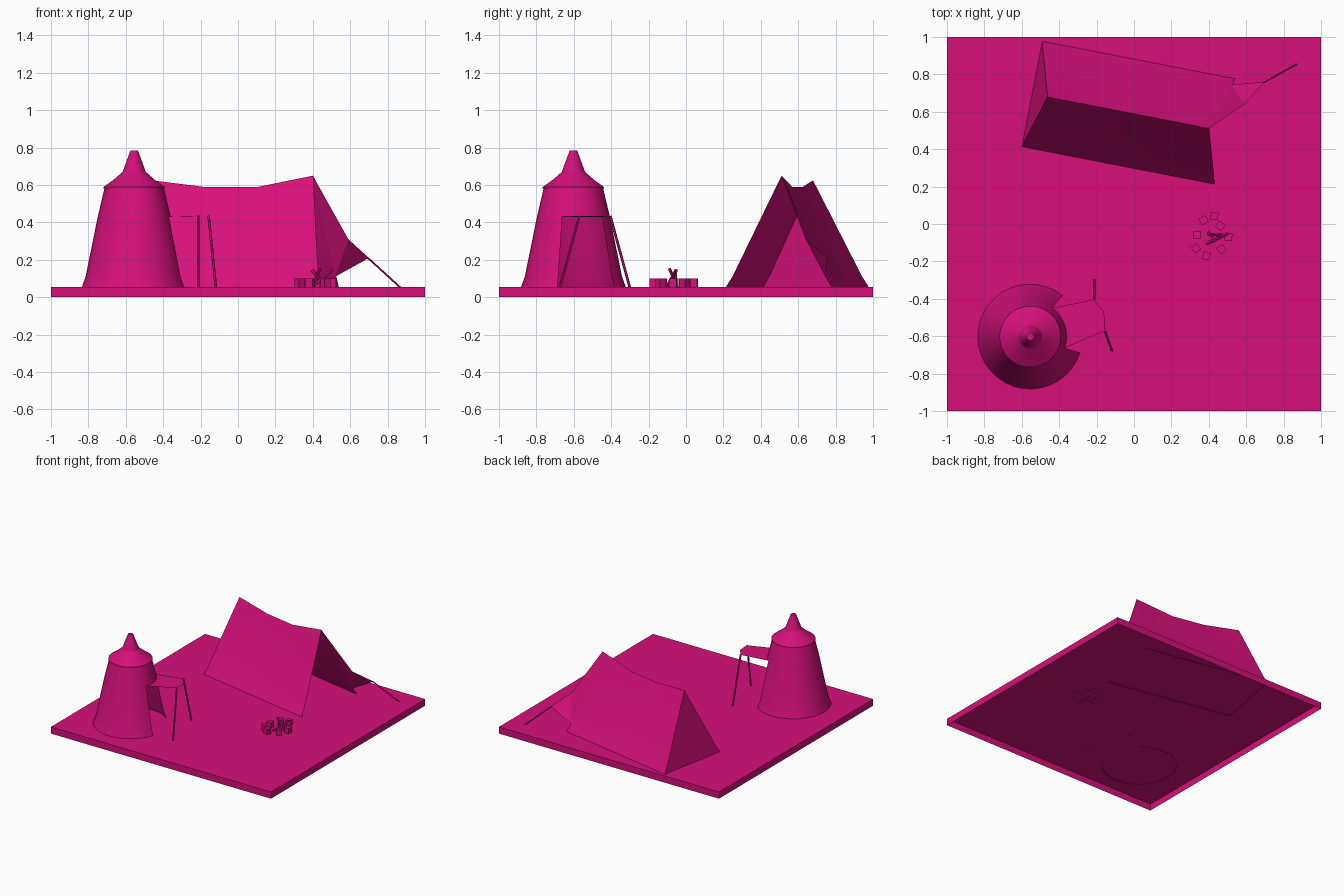
import bpy, bmesh, math
from mathutils import Vector, Matrix

if "Cube" in bpy.data.objects:
    bpy.data.objects.remove(bpy.data.objects["Cube"])

mat = bpy.data.materials.new("magenta")
mat.diffuse_color = (0.67, 0.005, 0.19, 1)
mat.use_nodes = True
mat.node_tree.nodes["Principled BSDF"].inputs["Base Color"].default_value = mat.diffuse_color
TOP = 0.055          # ground surface height
FOOT = 0.05          # parts sink slightly into the ground


def finish(name, bm, smooth=False):
    bmesh.ops.recalc_face_normals(bm, faces=bm.faces)
    me = bpy.data.meshes.new(name)
    bm.to_mesh(me)
    bm.free()
    ob = bpy.data.objects.new(name, me)
    bpy.context.collection.objects.link(ob)
    me.materials.append(mat)
    if smooth:
        bpy.ops.object.select_all(action='DESELECT')
        ob.select_set(True)
        bpy.context.view_layer.objects.active = ob
        bpy.ops.object.shade_smooth_by_angle(angle=math.radians(25))
    return ob


def sheet(name, points, faces):
    bm = bmesh.new()
    vs = [bm.verts.new(p) for p in points]
    for f in faces:
        bm.faces.new([vs[i] for i in f])
    return finish(name, bm)


def rod(name, a, b, radius, sides=6):
    a, b = Vector(a), Vector(b)
    d = b - a
    m = Matrix.Translation((a + b) / 2) @ d.to_track_quat('Z', 'Y').to_matrix().to_4x4()
    bm = bmesh.new()
    bmesh.ops.create_cone(bm, cap_ends=True, segments=sides, radius1=radius,
                          radius2=radius, depth=d.length, matrix=m)
    return finish(name, bm)


def box(name, centre, size, turn=0):
    bm = bmesh.new()
    m = (Matrix.Translation(centre) @ Matrix.Rotation(turn, 4, 'Z')
         @ Matrix.Diagonal((*size, 1)))
    bmesh.ops.create_cube(bm, size=1, matrix=m)
    return bm


def lathe(name, centre, rings, n, start, skip=lambda i, j: False, cap=False):
    bm = bmesh.new()
    grid = []
    for r, z in rings:
        grid.append([bm.verts.new((centre[0] + r * math.cos(start + math.tau * i / n),
                                   centre[1] + r * math.sin(start + math.tau * i / n), z))
                     for i in range(n)])
    for j in range(len(rings) - 1):
        for i in range(n):
            if not skip(i, j):
                k = (i + 1) % n
                bm.faces.new((grid[j][i], grid[j][k], grid[j + 1][k], grid[j + 1][i]))
    if cap:
        bm.faces.new(grid[-1])
    return finish(name, bm, True)


# Ground slab, open underneath
bm = box("ground", (0, 0, TOP / 2), (2, 2, TOP))
low = [f for f in bm.faces if f.calc_center_median().z < 0.001]
bmesh.ops.delete(bm, geom=low, context='FACES_ONLY')
finish("ground", bm)

# Ridge tent: open right end, closed left end, sagging ridge, flared hem
place = Matrix.Translation((-0.03, 0.595, 0)) @ Matrix.Rotation(math.radians(-11), 4, 'Z')
bm = bmesh.new()
rows = []
for base_u, ridge_u, ridge_z in ((-0.525, -0.44, 0.625), (-0.17, -0.14, 0.588),
                                 (0.17, 0.13, 0.588), (0.525, 0.44, 0.65)):
    row = []
    for v, z in ((-0.29, FOOT), (-0.253, 0.11), (0, ridge_z), (0.253, 0.11), (0.29, FOOT)):
        t = (z - FOOT) / (ridge_z - FOOT)
        row.append(bm.verts.new(place @ Vector((base_u + (ridge_u - base_u) * t, v, z))))
    rows.append(row)
for a, b in zip(rows, rows[1:]):
    for i in range(4):
        bm.faces.new((a[i], a[i + 1], b[i + 1], b[i]))
bm.faces.new(rows[0])
finish("ridge_tent", bm, True)

# Ridge tent door flap pulled out on a guy rope
sheet("tent_flap", [(0.40, 0.51, 0.65), (0.59, 0.64, 0.31), (0.70, 0.76, 0.21),
                    (0.52, 0.745, 0.11)], [(0, 3, 1), (1, 3, 2)])
rod("guy_rope", (0.695, 0.757, 0.21), (0.87, 0.855, FOOT), 0.005)

# Round tent with doorway (first seven segments are left open below the awning)
C, N, START, DOOR = (-0.555, -0.602), 36, math.radians(-18), 7
lathe("round_tent_wall", C, [(0.282, FOOT), (0.26, 0.11), (0.195, 0.43), (0.158, 0.587)],
      N, START, skip=lambda i, j: j < 2 and i < DOOR)
lathe("round_tent_roof", C, [(0.158, 0.58), (0.164, 0.58), (0.164, 0.589), (0.11, 0.628),
                             (0.062, 0.67), (0.02, 0.785)], N, START, cap=True)

# Awning made from the lifted door cloth, with two splayed poles
arc = [(C[0] + 0.195 * math.cos(START + math.tau * i / N),
        C[1] + 0.195 * math.sin(START + math.tau * i / N), 0.43) for i in range(DOOR + 1)]
rim = [(-0.215, -0.405, 0.435), (-0.16, -0.47, 0.435), (-0.155, -0.57, 0.435)]
sheet("awning", arc + rim, [range(len(arc) + len(rim))])
rod("awning_pole_back", (-0.213, -0.405, 0.435), (-0.213, -0.30, FOOT), 0.007)
rod("awning_pole_front", (-0.157, -0.57, 0.435), (-0.118, -0.675, FOOT), 0.007)

# Campfire: ring of stones and crossed logs
fire = Vector((0.42, -0.065))
stones = ((0.372, 0.02), (0.43, 0.042), (0.462, -0.01), (0.505, -0.07),
          (0.468, -0.135), (0.386, -0.17), (0.33, -0.13), (0.337, -0.06))
for i, p in enumerate(stones):
    d = Vector(p) - fire
    finish(f"fire_stone_{i}", box("", (*p, 0.076), (0.04, 0.04, 0.048), math.atan2(d.y, d.x)))
logs = (((0.39, -0.105, FOOT), (0.50, -0.052, 0.145)),
        ((0.475, -0.06, FOOT), (0.395, -0.055, 0.145)),
        ((0.40, -0.045, FOOT), (0.435, -0.088, 0.152)))
for i, (a, b) in enumerate(logs):
    rod(f"fire_log_{i}", a, b, 0.009)
